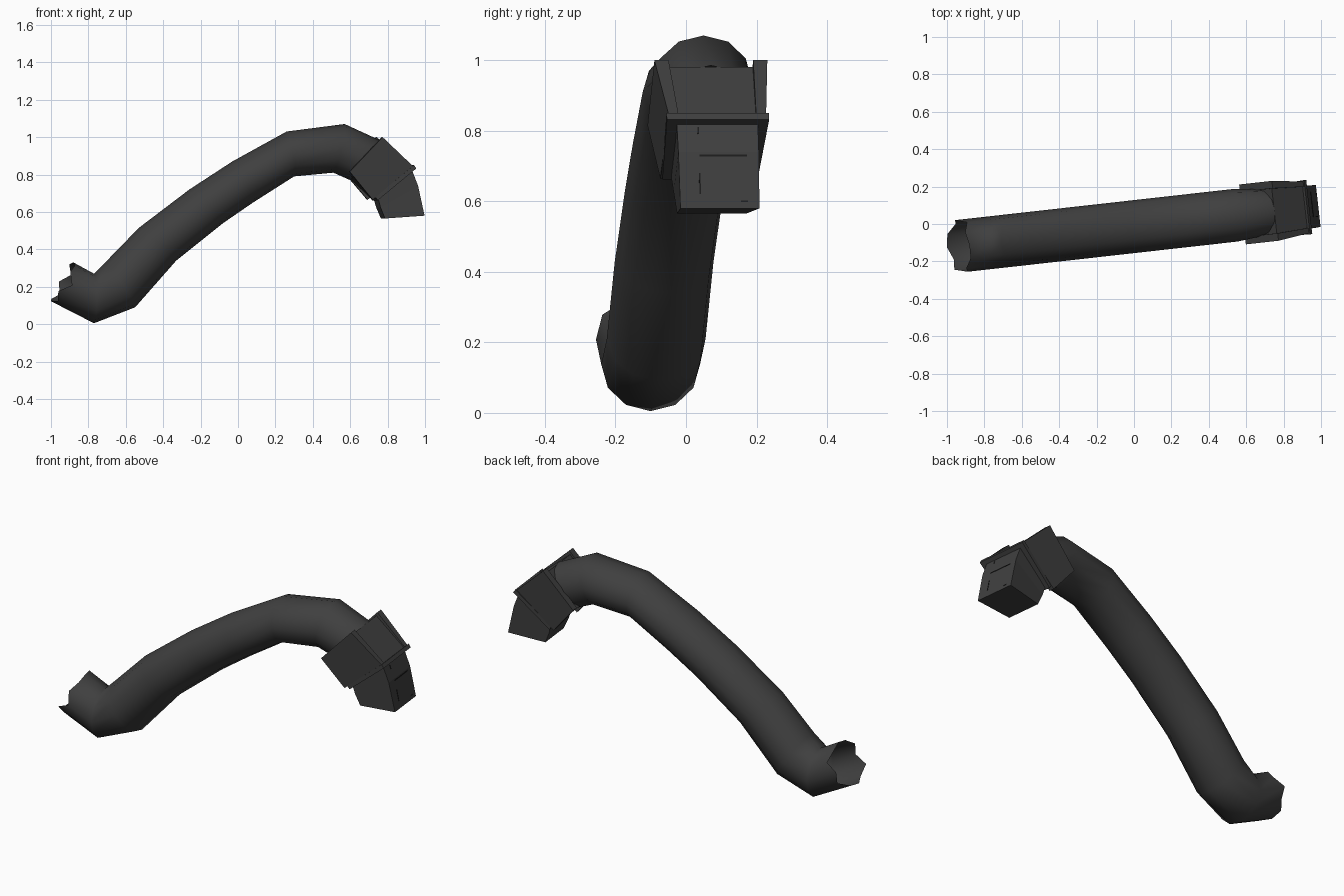
import bpy, bmesh, math

if "Cube" in bpy.data.objects:
    bpy.data.objects.remove(bpy.data.objects["Cube"])


def material(name, value):
    m = bpy.data.materials.new(name)
    m.use_nodes = True
    m.diffuse_color = (value, value, value, 1)
    m.node_tree.nodes["Principled BSDF"].inputs["Base Color"].default_value = m.diffuse_color
    return m


grey = material("dark_grey", 0.05)
black = material("slot_black", 0.012)
SLOPE = 0.112


def place(x, z, w):
    """Point in the slightly turned vertical plane, w across it."""
    return (x - SLOPE * w, -0.014 + SLOPE * x + w, z)


def loft(name, sections, mat, caps=True, smooth=False):
    bm = bmesh.new()
    rings = [[bm.verts.new(place(*p)) for p in s] for s in sections]
    n = len(rings[0])
    for a, b in zip(rings, rings[1:]):
        for i in range(n):
            j = (i + 1) % n
            bm.faces.new((a[i], a[j], b[j], b[i]))
    if caps:
        bm.faces.new(rings[0])
        bm.faces.new(rings[-1])
    bmesh.ops.recalc_face_normals(bm, faces=bm.faces)
    mesh = bpy.data.meshes.new(name)
    bm.to_mesh(mesh)
    bm.free()
    mesh.materials.append(mat)
    ob = bpy.data.objects.new(name, mesh)
    bpy.context.collection.objects.link(ob)
    if smooth:
        mesh.shade_smooth()
    return ob


def rect(top, bottom, w_top, w_bottom):
    return [(*top, w_top), (*top, -w_top), (*bottom, -w_bottom), (*bottom, w_bottom)]


# Bent hose: top and bottom point of each ring
hose = [((-0.88, 0.33), (-0.995, 0.12)), ((-0.77, 0.27), (-0.77, 0.005)),
        ((-0.71, 0.33), (-0.55, 0.09)), ((-0.53, 0.515), (-0.33, 0.34)),
        ((-0.26, 0.72), (-0.08, 0.54)), ((-0.03, 0.87), (0.08, 0.65)),
        ((0.26, 1.03), (0.30, 0.79)), ((0.57, 1.07), (0.51, 0.81)),
        ((0.755, 0.985), (0.60, 0.77))]
SIDES = 12
rings = []
for k, (t, b) in enumerate(hose):
    half = 0.125 if k == len(hose) - 1 else 0.14
    ring = []
    for i in range(SIDES):
        a = 2 * math.pi * i / SIDES
        f = (1 + math.cos(a)) / 2
        # the open end is torn unevenly
        tear = 0.02 * math.sin(3.7 * i) + 0.015 * math.sin(a) ** 2 if k == 0 else 0
        ring.append((b[0] + (t[0] - b[0]) * f + tear,
                     b[1] + (t[1] - b[1]) * f - tear / 2, half * math.sin(a)))
    rings.append(ring)
loft("hose", rings, grey, caps=False, smooth=True)

# Collar block at the upper end
loft("collar_block", [rect((0.75, 0.98), (0.59, 0.80), 0.13, 0.13),
                      rect((0.915, 0.84), (0.725, 0.67), 0.13, 0.13)], grey)

# Side plates flaring out toward the hose
for label, s in (("left", 1), ("right", -1)):
    loft("collar_plate_" + label,
         [[(0.755, 1.0, s * 0.12), (0.755, 1.0, s * 0.16),
           (0.58, 0.815, s * 0.16), (0.58, 0.815, s * 0.12)],
          [(0.92, 0.845, s * 0.11), (0.92, 0.845, s * 0.138),
           (0.705, 0.665, s * 0.138), (0.705, 0.665, s * 0.11)]], grey)

# Thin flange between collar and nozzle
loft("flange", [rect((0.925, 0.85), (0.72, 0.68), 0.145, 0.135),
                rect((0.937, 0.832), (0.732, 0.662), 0.145, 0.135)], grey)

# Nozzle bending downward
loft("nozzle", [rect((0.915, 0.83), (0.735, 0.68), 0.115, 0.112),
                rect((0.95, 0.74), (0.75, 0.625), 0.114, 0.105),
                rect((0.985, 0.58), (0.775, 0.565), 0.112, 0.098)], grey)


# Narrow slot marks on the nozzle's outer face
def face_x(z):
    if z > 0.74:
        return 0.915 + (0.83 - z) * 0.39
    return 0.95 + (0.74 - z) * 0.219


slots = [(-0.055, 0.08, 0.727, 0.732), (-0.057, -0.053, 0.62, 0.68),
         (-0.057, -0.053, 0.79, 0.81), (0.06, 0.08, 0.598, 0.602)]
for n, (w0, w1, z0, z1) in enumerate(slots):
    loft("slot_mark_%d" % (n + 1),
         [[(face_x(z) + d, z, w) for d, w in ((-0.004, w0), (0.002, w0), (0.002, w1), (-0.004, w1))]
          for z in (z0, z1)], black)
